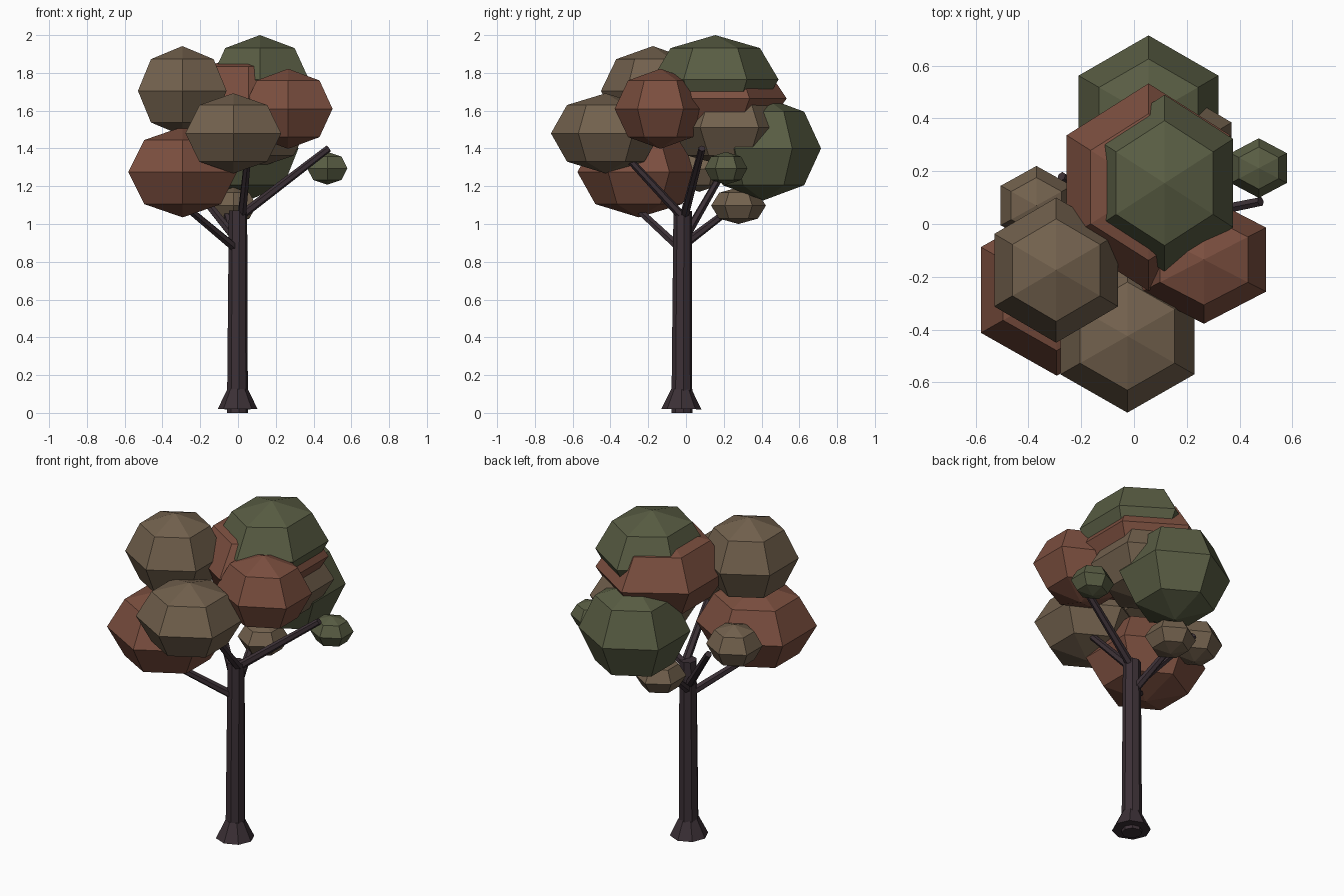
import bpy
from mathutils import Vector


def material(name, rgb):
    m = bpy.data.materials.new(name)
    m.diffuse_color = (*rgb, 1)
    return m


BARK = material("bark", (0.045, 0.030, 0.037))
RED = material("red_leaves", (0.20, 0.078, 0.050))
BROWN = material("brown_leaves", (0.17, 0.120, 0.075))
GREEN = material("green_leaves", (0.10, 0.110, 0.057))


def finish(name, mat):
    o = bpy.context.object
    o.name = name
    o.data.materials.append(mat)
    return o


def limb(name, a, b, r1, r2, sides):
    """Tapered prism from point a to point b."""
    a, b = Vector(a), Vector(b)
    d = b - a
    bpy.ops.mesh.primitive_cone_add(vertices=sides, radius1=r1, radius2=r2, depth=d.length,
                                    location=(a + b) / 2,
                                    rotation=d.to_track_quat('Z', 'Y').to_euler())
    return finish(name, BARK)


def clump(name, mat, centre, radii):
    """Six-sided low-poly leaf ball with hexagon corners on the y axis."""
    bpy.ops.mesh.primitive_uv_sphere_add(segments=6, ring_count=4, radius=1, location=centre)
    bpy.context.object.scale = radii
    return finish(name, mat)


# trunk and root flare
limb("trunk", (-0.003, -0.022, 0), (0, -0.018, 1.07), 0.056, 0.049, 8)
limb("root_flare", (-0.002, -0.025, 0.02), (-0.002, -0.024, 0.125), 0.106, 0.054, 8)

# branches: start, end
branches = [
    ((0, -0.02, 0.86), (-0.30, -0.29, 1.11)),
    ((0.01, -0.01, 1.04), (0.48, 0.085, 1.40)),
    ((0.02, -0.02, 1.04), (0.05, -0.30, 1.34)),
    ((-0.01, 0, 0.90), (-0.06, 0.21, 1.06)),
    ((-0.01, -0.01, 0.92), (-0.275, 0.18, 1.25)),
]
for i, (a, b) in enumerate(branches):
    limb(f"branch_{i + 1}", a, b, 0.024, 0.019, 6)

# leaf clumps: colour, centre, radii
clumps = [
    (BROWN, (-0.295, -0.175, 1.705), (0.271, 0.275, 0.237)),
    (RED, (-0.293, -0.25, 1.275), (0.332, 0.325, 0.24)),
    (BROWN, (-0.025, -0.425, 1.48), (0.293, 0.29, 0.212)),
    (RED, (0.265, -0.135, 1.61), (0.272, 0.243, 0.212)),
    (RED, (0.055, 0.14, 1.665), (0.358, 0.393, 0.24)),
    (BROWN, (0.11, 0.23, 1.51), (0.30, 0.31, 0.21)),
    (GREEN, (0.055, 0.41, 1.40), (0.306, 0.305, 0.275)),
    (GREEN, (0.116, 0.155, 1.765), (0.30, 0.335, 0.235)),
    (GREEN, (0.473, 0.212, 1.295), (0.123, 0.113, 0.087)),
    (BROWN, (-0.37, 0.07, 1.29), (0.156, 0.15, 0.12)),
    (BROWN, (-0.025, 0.278, 1.097), (0.14, 0.145, 0.097)),
]
for i, (mat, c, r) in enumerate(clumps):
    clump(f"leaf_clump_{i + 1}", mat, c, r)
